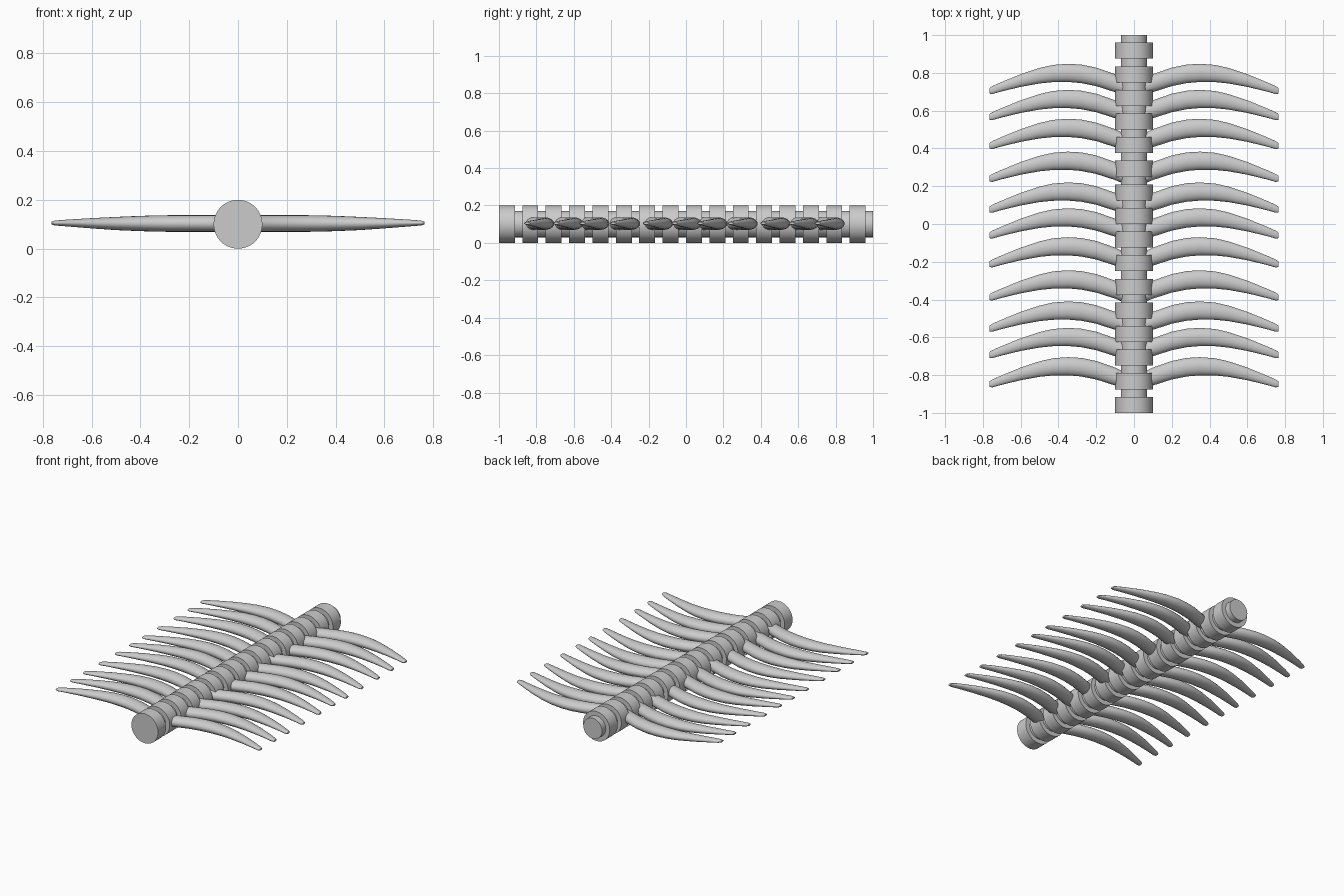
import bpy, bmesh, math

if "Cube" in bpy.data.objects:
    bpy.data.objects.remove(bpy.data.objects["Cube"])

ZC = 0.1


def finish(bm, name):
    bmesh.ops.recalc_face_normals(bm, faces=bm.faces)
    me = bpy.data.meshes.new(name)
    bm.to_mesh(me)
    bm.free()
    ob = bpy.data.objects.new(name, me)
    bpy.context.collection.objects.link(ob)
    bpy.ops.object.select_all(action='DESELECT')
    bpy.context.view_layer.objects.active = ob
    ob.select_set(True)
    bpy.ops.object.shade_smooth_by_angle(angle=math.radians(35))
    return ob


def loft(bm, rings):
    # skin a list of closed vertex rings and cap both ends
    rows = [[bm.verts.new(p) for p in r] for r in rings]
    n = len(rows[0])
    for a, b in zip(rows, rows[1:]):
        for i in range(n):
            j = (i + 1) % n
            bm.faces.new((a[i], a[j], b[j], b[i]))
    bm.faces.new(rows[0])
    bm.faces.new(rows[-1])


def circle(y, r, n=48):
    return [(r * math.cos(2 * math.pi * i / n), y, ZC + r * math.sin(2 * math.pi * i / n))
            for i in range(n)]


# spine: sixteen wide vertebrae alternating with narrower spacers
PITCH, WIDE = 0.125, 0.085
rings = []
for k in range(16):
    y = -1 + k * PITCH
    rings += [circle(y, 0.1), circle(y + WIDE, 0.1),
              circle(y + WIDE, 0.07), circle(y + PITCH, 0.07)]
bm = bmesh.new()
loft(bm, rings)
finish(bm, "spine")

# rib profile: x, front-to-back edges relative to the crest, half thickness, height
PROFILE = [
    (0.03, -0.090, -0.180, 0.034, 0.103),
    (0.10, -0.055, -0.150, 0.034, 0.103),
    (0.20, -0.020, -0.118, 0.034, 0.103),
    (0.28, -0.004, -0.102, 0.034, 0.103),
    (0.35, 0.000, -0.096, 0.033, 0.103),
    (0.43, -0.006, -0.097, 0.030, 0.103),
    (0.50, -0.022, -0.104, 0.027, 0.103),
    (0.60, -0.055, -0.122, 0.021, 0.104),
    (0.70, -0.096, -0.146, 0.014, 0.105),
    (0.75, -0.118, -0.160, 0.010, 0.105),
    (0.765, -0.128, -0.158, 0.006, 0.105),
]
CRESTS = [0.848, 0.71, 0.557, 0.383, 0.22, 0.083, -0.07, -0.245, -0.41, -0.55, -0.705]


def rib(name, crest, side, n=20):
    bm = bmesh.new()
    rings = []
    for x, up, lo, h, zc in PROFILE:
        ring = []
        for i in range(n):
            a = 2 * math.pi * i / n
            ring.append((side * x, crest + (up + lo) / 2 + (up - lo) / 2 * math.cos(a),
                         zc + h * math.sin(a)))
        rings.append(ring)
    loft(bm, rings)
    finish(bm, name)


# eleven mirrored pairs of ribs
for i, crest in enumerate(CRESTS):
    rib(f"rib_right_{i + 1}", crest, 1)
    rib(f"rib_left_{i + 1}", crest, -1)
